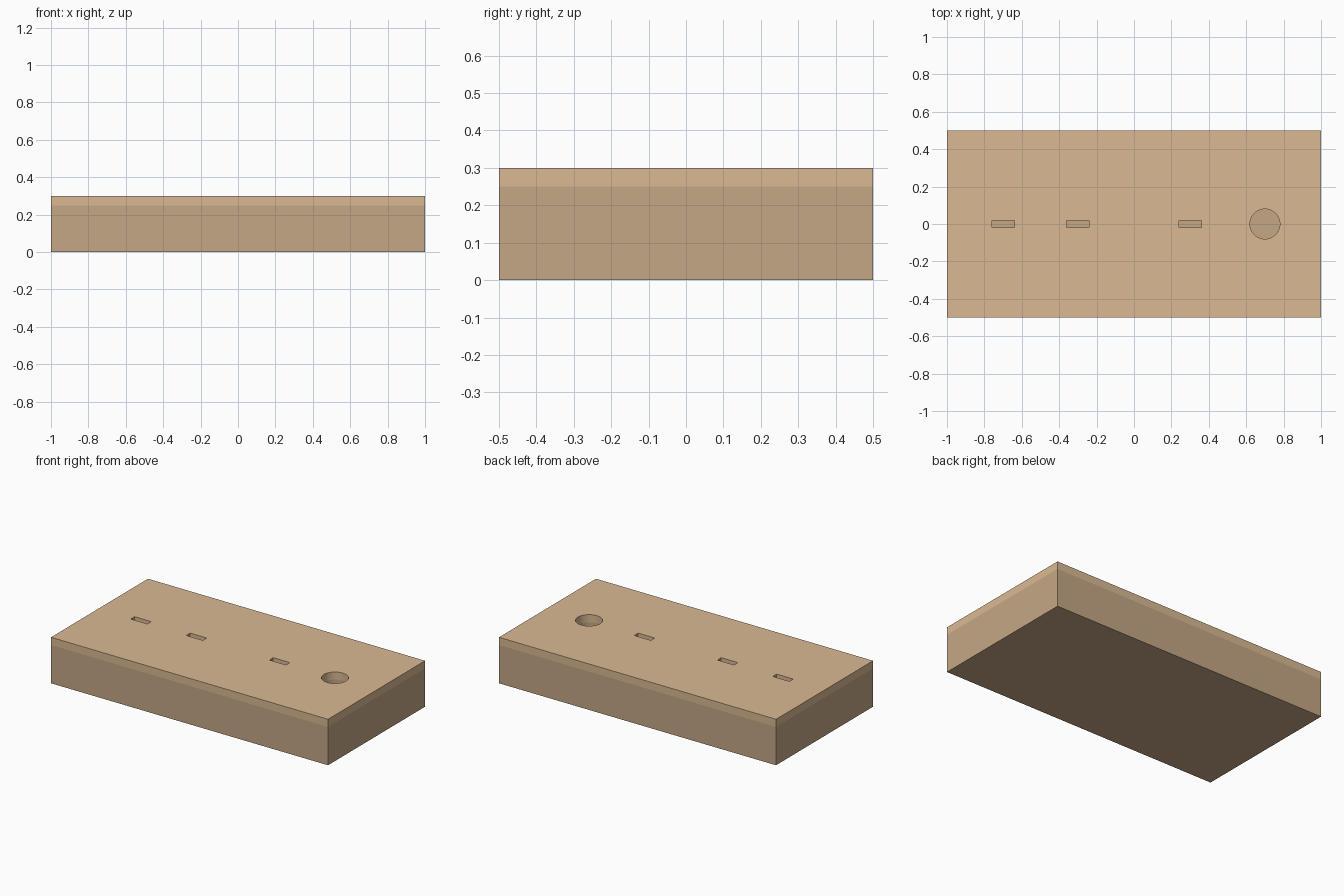
import bpy

if "Cube" in bpy.data.objects:
    bpy.data.objects.remove(bpy.data.objects["Cube"])

L, W = 2.0, 1.0
BODY_H, TOTAL_H = 0.25, 0.30
POCKET_FLOOR = 0.20


def material(name, rgb):
    m = bpy.data.materials.new(name)
    m.diffuse_color = (*rgb, 1.0)
    m.use_nodes = True
    m.node_tree.nodes["Principled BSDF"].inputs["Base Color"].default_value = m.diffuse_color
    return m


def box(name, x, size, z0, z1):
    bpy.ops.mesh.primitive_cube_add(size=1, location=(x, 0, (z0 + z1) / 2))
    ob = bpy.context.object
    ob.name = name
    ob.scale = (size[0], size[1], z1 - z0)
    bpy.ops.object.transform_apply(location=False, rotation=False, scale=True)
    return ob


# Box body and lid panel
body = box("box_body", 0, (L, W), 0, BODY_H)
body.data.materials.append(material("body_wood", (0.56, 0.39, 0.24)))
lid = box("lid_panel", 0, (L, W), BODY_H, TOTAL_H)
lid.data.materials.append(material("lid_wood", (0.70, 0.49, 0.29)))

# Cutters: three slots and one round hole
cutters = [box(f"slot_cutter_{i}", x, (0.12, 0.04), POCKET_FLOOR, 0.4)
           for i, x in enumerate((-0.7, -0.3, 0.3))]
bpy.ops.mesh.primitive_cylinder_add(vertices=48, radius=0.08, depth=0.4 - POCKET_FLOOR,
                                    location=(0.7, 0, (0.4 + POCKET_FLOOR) / 2))
bpy.context.object.name = "hole_cutter"
cutters.append(bpy.context.object)

# Cut the openings through the lid and into the body
for part in (body, lid):
    for c in cutters:
        mod = part.modifiers.new("cut_" + c.name, 'BOOLEAN')
        mod.operation = 'DIFFERENCE'
        mod.solver = 'EXACT'
        mod.object = c
    bpy.ops.object.select_all(action='DESELECT')
    part.select_set(True)
    bpy.context.view_layer.objects.active = part
    for mod in list(part.modifiers):
        bpy.ops.object.modifier_apply(modifier=mod.name)
    bpy.ops.object.shade_smooth_by_angle()

for c in cutters:
    bpy.data.objects.remove(c)
